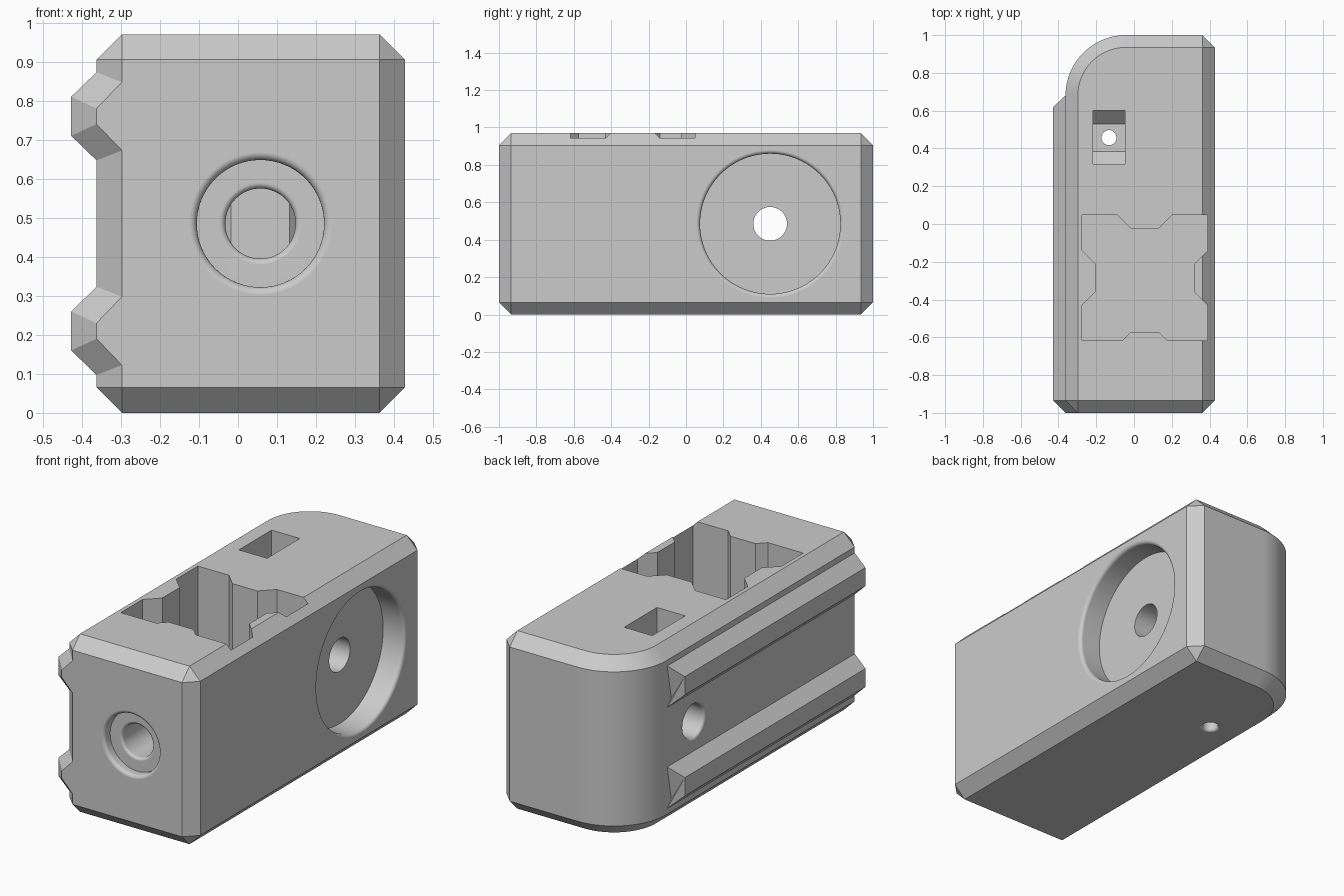
import bpy, bmesh, math
from math import sin, cos, pi, radians
from mathutils import Vector

cube = bpy.data.objects.get("Cube")
if cube:
    bpy.data.objects.remove(cube, do_unlink=True)

grey = bpy.data.materials.new("plain grey")
grey.use_nodes = True
grey.diffuse_color = (0.6, 0.6, 0.6, 1)
grey.node_tree.nodes["Principled BSDF"].inputs["Base Color"].default_value = (0.6, 0.6, 0.6, 1)

L, R, F, B, H = -0.365, 0.425, -1.0, 1.0, 0.97   # left, right, front, back, height
C = 0.065                                        # chamfer width
MID = H / 2


def loft(name, rings):
    """Closed solid through rings of equal point count."""
    bm = bmesh.new()
    loops = [[bm.verts.new(p) for p in ring] for ring in rings]
    n = len(loops[0])
    for a, b in zip(loops, loops[1:]):
        for i in range(n):
            j = (i + 1) % n
            bm.faces.new((a[i], a[j], b[j], b[i]))
    bm.faces.new(loops[0][::-1])
    bm.faces.new(loops[-1])
    bmesh.ops.remove_doubles(bm, verts=bm.verts, dist=0.0005)
    bmesh.ops.recalc_face_normals(bm, faces=bm.faces)
    mesh = bpy.data.meshes.new(name)
    bm.to_mesh(mesh)
    bm.free()
    mesh.materials.append(grey)
    ob = bpy.data.objects.new(name, mesh)
    bpy.context.collection.objects.link(ob)
    return ob


def prism(name, outline, z0, z1):
    return loft(name, [[(x, y, z) for x, y in outline] for z in (z0, z1)])


def lathe(name, origin, axis, profile, segments=64):
    """Turned solid; profile holds (radius, depth along axis)."""
    axis = Vector(axis)
    u = axis.orthogonal().normalized()
    v = axis.cross(u)
    angles = [2 * pi * i / segments for i in range(segments)]
    return loft(name, [[Vector(origin) + axis * d + r * (cos(a) * u + sin(a) * v)
                        for a in angles] for r, d in profile])


def lip(r, f, depth=0.0):
    """Rounded rim from a flat face at the given depth into a bore."""
    return [(r + f - f * sin(t), depth + f - f * cos(t))
            for t in (i * pi / 10 for i in range(6))]


def combine(target, other, operation):
    mod = target.modifiers.new("combine", "BOOLEAN")
    mod.operation, mod.solver, mod.object = operation, "EXACT", other
    bpy.context.view_layer.objects.active = target
    bpy.ops.object.modifier_apply(modifier=mod.name)
    bpy.data.objects.remove(other, do_unlink=True)


# Body: chamfered block with one rounded rear corner
full = [(L, F + C), (L + C, F), (R - C, F), (R, F + C), (R, B - C), (R - C, B)]
inner = [(L + C, F + C)] * 2 + [(R - C, F + C)] * 2 + [(R - C, B - C)] * 2
rad = 0.32
for i in range(25):
    a = pi / 2 + i * pi / 48
    for pts, r in ((full, rad), (inner, rad - C)):
        pts.append((L + rad + r * cos(a), B - rad + r * sin(a)))
body = loft("body", [[(x, y, z) for x, y in pts]
                     for pts, z in ((inner, 0), (full, C), (full, H - C), (inner, H))])

# Two side rails with chamfered front ends and slanted rear ends
def rail_ring(z, rows):
    return [(x, y, z + h) for x, y, h in rows] + [(x, y, z - h) for x, y, h in reversed(rows)]


for s in (1, -1):
    z = MID + s * 0.275
    rail = loft("side_rail", [
        rail_ring(z, [(L + C + 0.01, F, 0.0875), (L + C, F, 0.0875), (L, F, 0.02)]),
        rail_ring(z, [(L + 0.1, F + C, 0.113), (L, F + C, 0.113), (L - C, F + C, 0.05)]),
        rail_ring(z, [(L + 0.1, 0.68, 0.113), (L, 0.68, 0.113), (L - C, 0.62, 0.05)])])
    combine(body, rail, "UNION")

# Deep top pocket with a tapered tab in each wall
px, py, ph = 0.055, -0.285, 0.332
pocket = []
for k, tab in enumerate((0.045, 0.07, 0.07, 0.07)):
    a = k * pi / 2
    side = [(-ph, -ph), (-0.075 - tab, -ph), (-0.075, -ph + tab),
            (0.075, -ph + tab), (0.075 + tab, -ph)]
    pocket += [(px + x * cos(a) - y * sin(a), py + x * sin(a) + y * cos(a)) for x, y in side]
combine(body, prism("pocket_cutter", pocket, 0.15, H + 0.1), "DIFFERENCE")

# Rear slot, tapering at its floor
def slot_ring(y0, y1, z):
    return [(-0.22, y0, z), (-0.05, y0, z), (-0.05, y1, z), (-0.22, y1, z)]


combine(body, loft("slot_cutter", [slot_ring(0.385, 0.53, 0.15), slot_ring(0.318, 0.6, 0.22),
                                   slot_ring(0.318, 0.6, H + 0.1)]), "DIFFERENCE")

# Small drain hole under the slot
combine(body, lathe("drain_cutter", (-0.135, 0.457, 0), (0, 0, 1),
                    [(0.055, -0.05)] + lip(0.04, 0.015) + [(0.04, 0.3)], 32), "DIFFERENCE")

# Front counterbore running into the pocket
combine(body, lathe("front_bore_cutter", (px, F, MID), (0, 1, 0),
                    [(0.183, -0.05)] + lip(0.163, 0.02) + [(0.163, 0.05)]
                    + lip(0.09, 0.015, 0.05) + [(0.09, 0.6)]), "DIFFERENCE")

# Wide round recess with a hole through to the rail side
width = R - L
through = [(r, width - d) for r, d in reversed(lip(0.09, 0.015))]
combine(body, lathe("side_recess_cutter", (R, 0.45, MID), (-1, 0, 0),
                    [(0.395, -0.05)] + lip(0.375, 0.02) + [(0.375, 0.13), (0.09, 0.13)]
                    + through + [(0.105, width + 0.1)], 96), "DIFFERENCE")

# Smooth round surfaces, crisp flats
bpy.ops.object.select_all(action="DESELECT")
body.select_set(True)
bpy.context.view_layer.objects.active = body
bpy.ops.object.shade_smooth_by_angle(angle=radians(30))
weighted = body.modifiers.new("even_flats", "WEIGHTED_NORMAL")
weighted.keep_sharp = True
# Centre the finished part across its width
body.location.x = -(R + L - C) / 2
